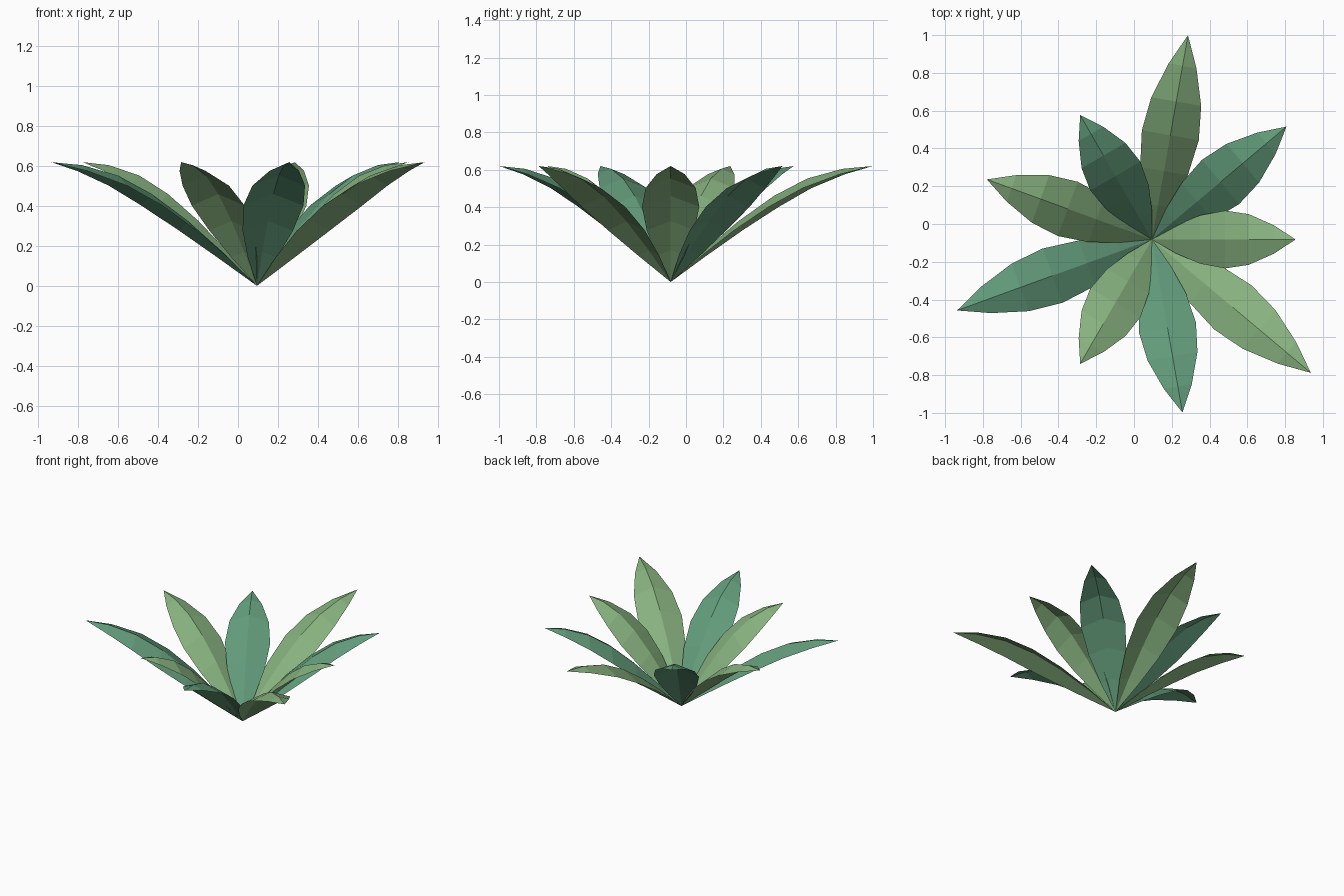
import bpy, bmesh, math
from mathutils import Matrix, Vector

cube = bpy.data.objects.get("Cube")
if cube:
    bpy.data.objects.remove(cube, do_unlink=True)


def make_material(name, rgb):
    mat = bpy.data.materials.new(name)
    mat.use_nodes = True
    mat.diffuse_color = (*rgb, 1)
    mat.node_tree.nodes["Principled BSDF"].inputs["Base Color"].default_value = (*rgb, 1)
    return mat


leaf_green = make_material("leaf green", (0.24, 0.44, 0.21))
blue_green = make_material("blue green", (0.125, 0.335, 0.2))

# Leaf stations: fraction of length, half width, midrib height
STATIONS = [(0.167, 0.074, 0.17), (0.335, 0.128, 0.325), (0.51, 0.153, 0.46),
            (0.675, 0.134, 0.553), (0.85, 0.075, 0.605)]
TIP_HEIGHT = 0.62
DROOP = 0.38  # how far the blade edges fall below the midrib, per unit of width
CENTRE = Vector((0.095, -0.082, 0))


def make_leaf(name, length, angle, mat):
    """Thin arched blade folded along its midrib, rising from the centre."""
    bm = bmesh.new()
    base = bm.verts.new((0, 0, 0))
    tip = bm.verts.new((length, 0, TIP_HEIGHT))
    rows = [[bm.verts.new((t * length, side * w, z - abs(side) * w * DROOP))
             for side in (-1, 0, 1)] for t, w, z in STATIONS]
    for i in (0, 1):
        bm.faces.new((base, rows[0][i], rows[0][i + 1]))
        for a, b in zip(rows, rows[1:]):
            bm.faces.new((a[i], b[i], b[i + 1], a[i + 1]))
        bm.faces.new((rows[-1][i], tip, rows[-1][i + 1]))
    bm.transform(Matrix.Translation(CENTRE) @ Matrix.Rotation(angle, 4, "Z"))
    mesh = bpy.data.meshes.new(name)
    bm.to_mesh(mesh)
    bm.free()
    mesh.materials.append(mat)
    obj = bpy.data.objects.new(name, mesh)
    bpy.context.collection.objects.link(obj)


# Nine leaves in a rosette, cycling through three lengths and two greens
LENGTHS = (0.76, 0.93, 1.098)
for i in range(9):
    make_leaf(f"leaf_{i + 1}", LENGTHS[i % 3], math.tau * i / 9,
              blue_green if i % 2 else leaf_green)
